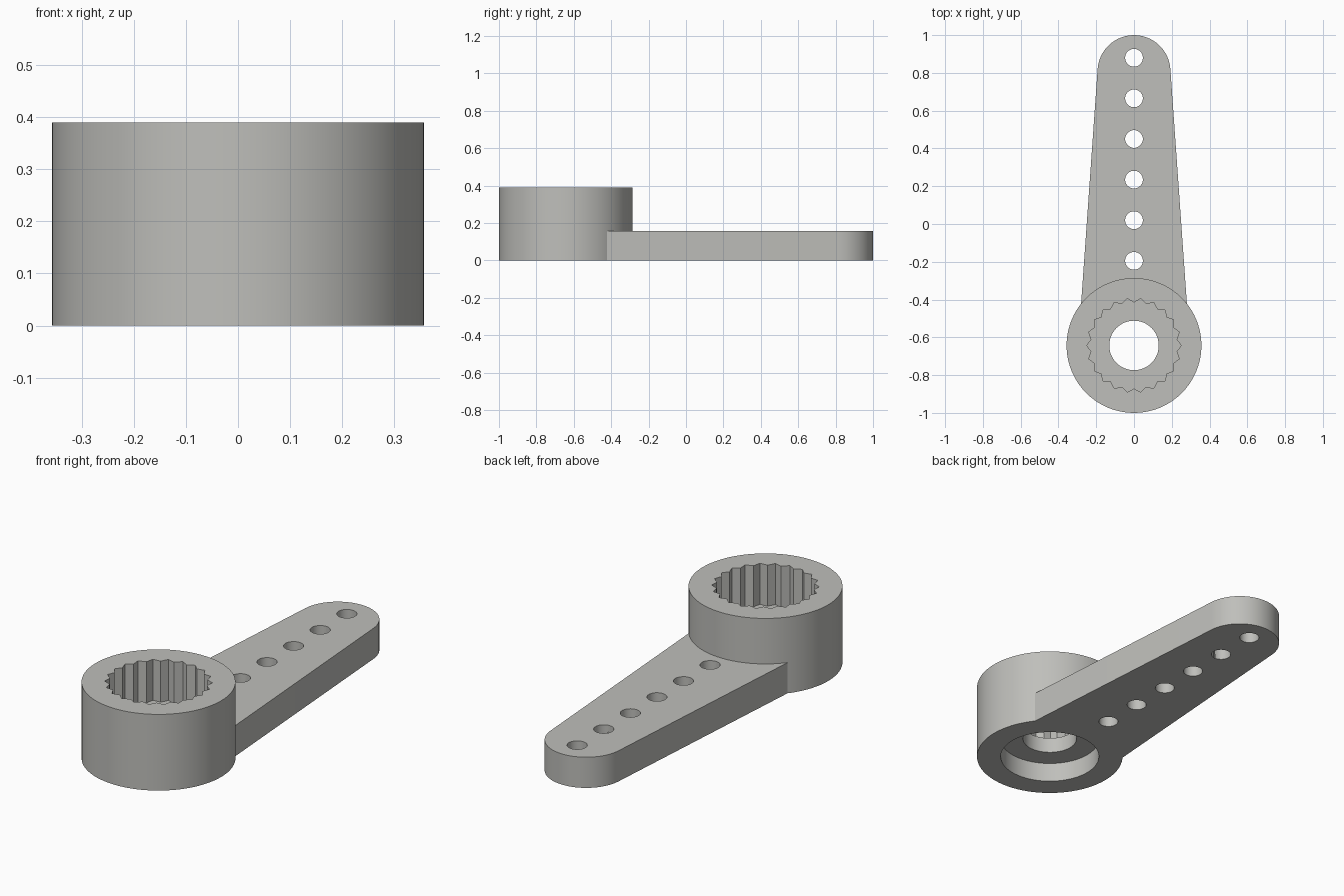
import bpy, bmesh, math

if "Cube" in bpy.data.objects:
    bpy.data.objects.remove(bpy.data.objects["Cube"])

HUB_Y, HUB_R, HUB_H = -0.643, 0.357, 0.39
ARM_H = 0.157

grey = bpy.data.materials.new("warm_grey_plastic")
grey.diffuse_color = (0.52, 0.52, 0.495, 1)
grey.use_nodes = True
grey.node_tree.nodes["Principled BSDF"].inputs["Base Color"].default_value = grey.diffuse_color


def circle(r, cy, n=64):
    return [(r * math.cos(2 * math.pi * i / n), cy + r * math.sin(2 * math.pi * i / n))
            for i in range(n)]


def prism(name, outline, z0, z1):
    """Extrude a closed outline from z0 up to z1."""
    bm = bmesh.new()
    base = bm.faces.new([bm.verts.new((x, y, z0)) for x, y in outline])
    top = bmesh.ops.extrude_face_region(bm, geom=[base])["geom"]
    bmesh.ops.translate(bm, vec=(0, 0, z1 - z0),
                        verts=[v for v in top if isinstance(v, bmesh.types.BMVert)])
    bmesh.ops.recalc_face_normals(bm, faces=bm.faces[:])
    mesh = bpy.data.meshes.new(name)
    bm.to_mesh(mesh)
    bm.free()
    mesh.materials.append(grey)
    obj = bpy.data.objects.new(name, mesh)
    bpy.context.collection.objects.link(obj)
    return obj


def combine(target, tool, operation):
    """Apply a boolean and discard the tool object."""
    mod = target.modifiers.new("cut", "BOOLEAN")
    mod.operation, mod.solver, mod.object = operation, "EXACT", tool
    bpy.context.view_layer.objects.active = target
    bpy.ops.object.modifier_apply(modifier=mod.name)
    bpy.data.objects.remove(tool)


# Round hub
horn = prism("servo_arm", circle(HUB_R, HUB_Y, 80), 0, HUB_H)

# Tapered arm with rounded tip
TIP_R, TIP_Y, TILT = 0.193, 0.807, 0.0685
steps = 28
outline = [(0.2, HUB_Y + 0.1), (0.28, -0.4215)]
for i in range(steps + 1):
    a = TILT + (math.pi - 2 * TILT) * i / steps
    outline.append((TIP_R * math.cos(a), TIP_Y + TIP_R * math.sin(a)))
outline += [(-0.28, -0.4215), (-0.2, HUB_Y + 0.1)]
combine(horn, prism("arm", outline, 0, ARM_H), "UNION")

# Toothed socket in the top of the hub
TEETH = 22
socket = []
for i in range(TEETH * 2):
    a = math.pi * i / TEETH
    r = 0.25 if i % 2 == 0 else 0.228
    socket.append((r * math.cos(a), HUB_Y + r * math.sin(a)))
combine(horn, prism("socket", socket, 0.18, HUB_H + 0.1), "DIFFERENCE")

# Round recess underneath and screw hole through the web
combine(horn, prism("recess", circle(0.241, HUB_Y), -0.1, 0.10), "DIFFERENCE")
combine(horn, prism("screw_hole", circle(0.131, HUB_Y, 48), 0.05, 0.25), "DIFFERENCE")

# Row of linkage holes
for i in range(6):
    combine(horn, prism("link_hole", circle(0.047, 0.88 - 0.215 * i, 32), -0.1, 0.3), "DIFFERENCE")

# Smooth round walls, crisp edges and teeth
horn.select_set(True)
bpy.context.view_layer.objects.active = horn
bpy.ops.object.shade_smooth_by_angle(angle=math.radians(20))
